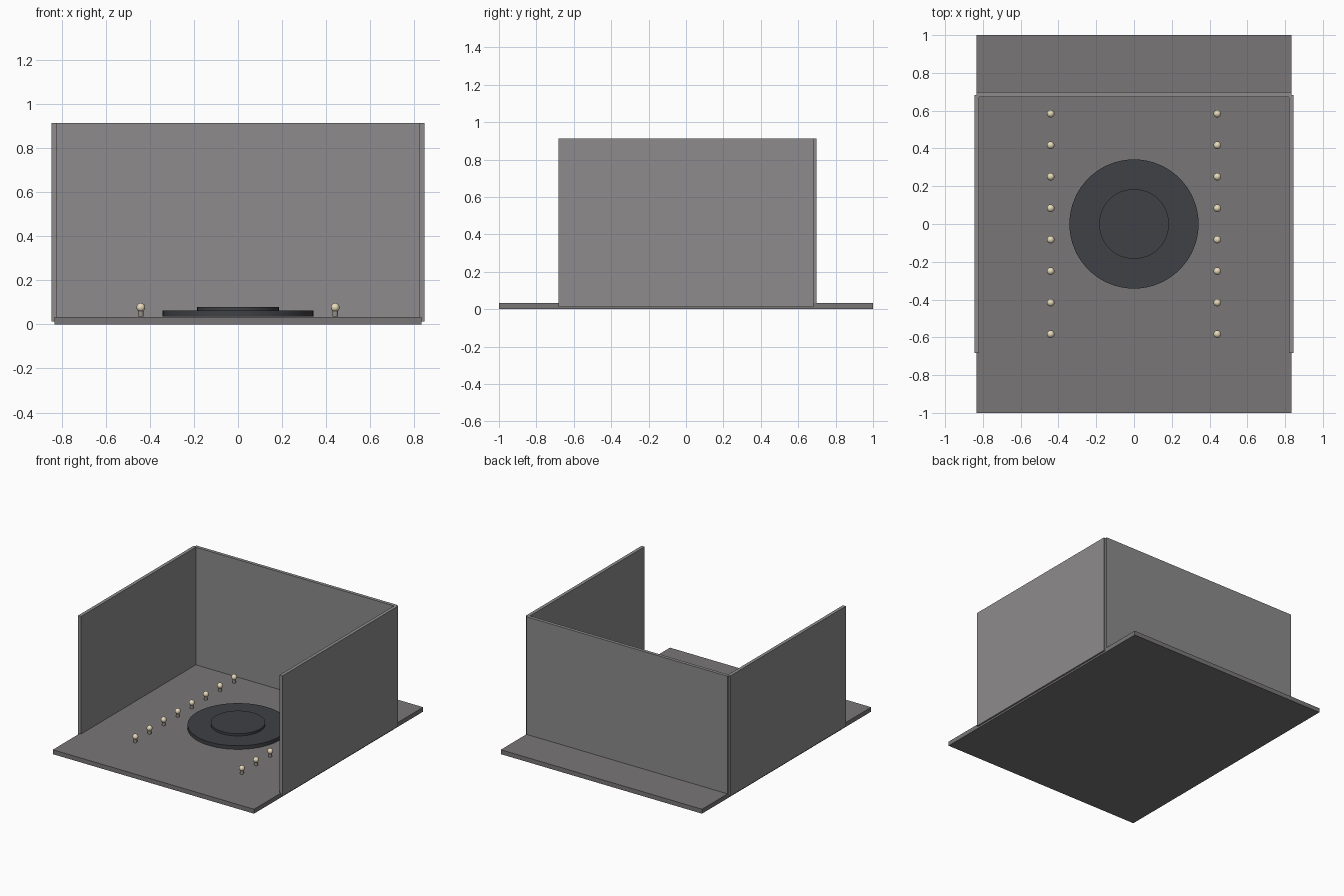
import bpy

if "Cube" in bpy.data.objects:
    bpy.data.objects.remove(bpy.data.objects["Cube"])


def material(name, rgb):
    m = bpy.data.materials.new(name)
    m.diffuse_color = (*rgb, 1)
    m.use_nodes = True
    m.node_tree.nodes["Principled BSDF"].inputs["Base Color"].default_value = m.diffuse_color
    return m


floor_mat = material("floor_grey", (0.19, 0.18, 0.18))
wall_mat = material("wall_grey", (0.27, 0.26, 0.26))
dark_mat = material("dark_stone", (0.05, 0.052, 0.06))
stem_mat = material("holder_grey", (0.3, 0.28, 0.25))
bulb_mat = material("warm_cream", (0.8, 0.7, 0.5))


def finish(name, mat, smooth=False):
    ob = bpy.context.object
    ob.name = name
    ob.data.materials.append(mat)
    if smooth:
        bpy.ops.object.shade_smooth_by_angle()


def box(name, lo, hi, mat):
    mid = [(a + b) / 2 for a, b in zip(lo, hi)]
    bpy.ops.mesh.primitive_cube_add(size=1, location=mid)
    bpy.context.object.scale = [b - a for a, b in zip(lo, hi)]
    bpy.ops.object.transform_apply(location=False, rotation=False, scale=True)
    finish(name, mat)


def disc(name, x, y, z0, z1, r, sides, mat):
    bpy.ops.mesh.primitive_cylinder_add(vertices=sides, radius=r, depth=z1 - z0,
                                        location=(x, y, (z0 + z1) / 2))
    finish(name, mat, True)


# Floor slab and three walls
box("floor", (-0.833, -1, 0), (0.833, 1, 0.033), floor_mat)
box("back_wall", (-0.833, 0.673, 0.013), (0.833, 0.698, 0.913), wall_mat)
for side, s in (("left", -1), ("right", 1)):
    x = s * 0.833
    box(side + "_wall", (x - 0.0125, -0.683, 0.013), (x + 0.0125, 0.683, 0.913), wall_mat)

# Stepped round dais
disc("dais_base", 0, 0, 0.036, 0.063, 0.342, 64, dark_mat)
disc("dais_top", 0, 0, 0.063, 0.08, 0.185, 48, dark_mat)

# Two rows of small lamps
for side, s in (("left", -1), ("right", 1)):
    for i in range(8):
        x, y = s * 0.441, -0.583 + i * 0.1667
        disc(f"{side}_lamp_holder_{i + 1}", x, y, 0.036, 0.064, 0.0125, 16, stem_mat)
        bpy.ops.mesh.primitive_uv_sphere_add(segments=16, ring_count=10, radius=0.02,
                                             location=(x, y, 0.077))
        finish(f"{side}_lamp_bulb_{i + 1}", bulb_mat, True)
